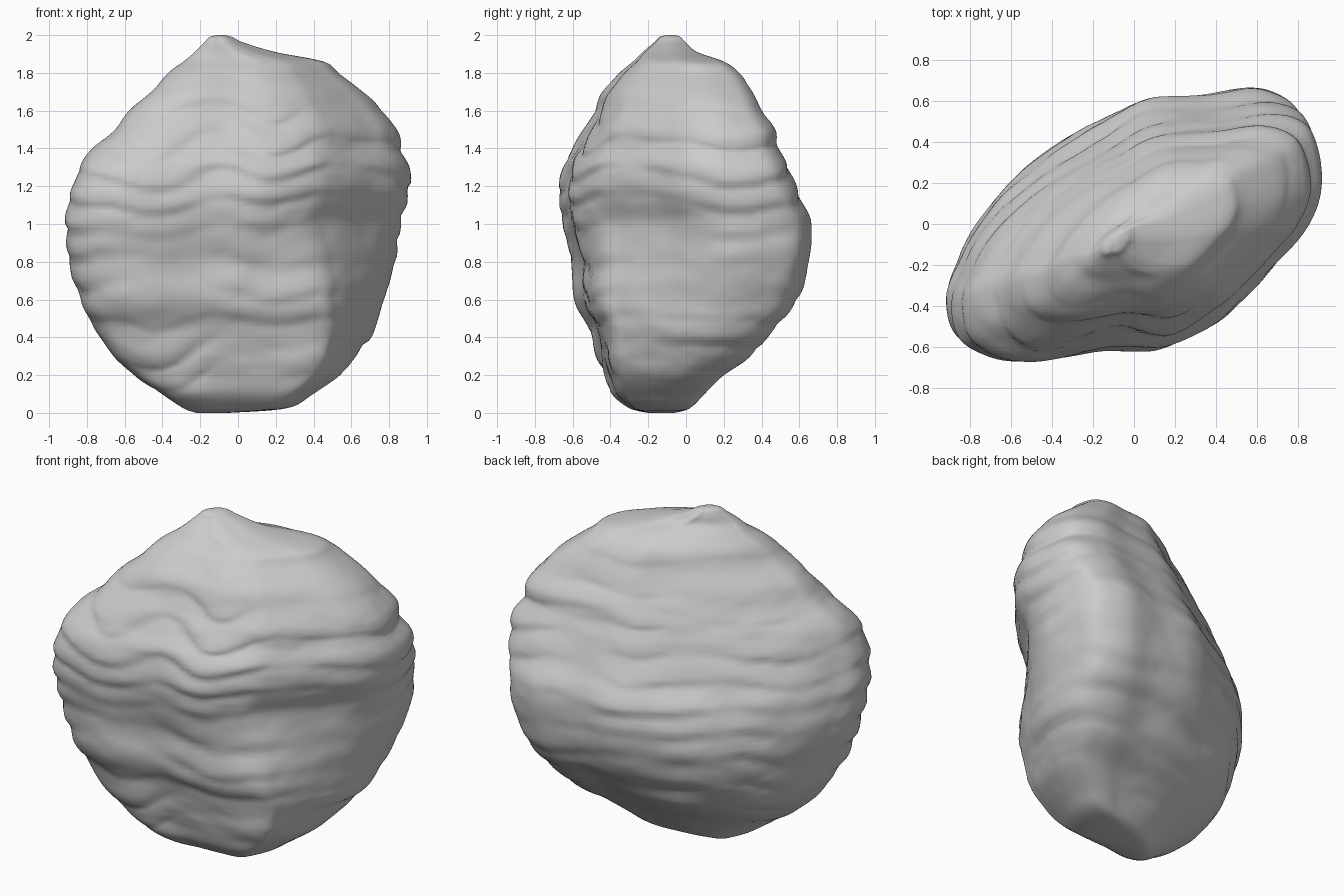
import bpy
import bmesh
import math
from mathutils import Vector, noise

default = bpy.data.objects.get("Cube")
if default:
    bpy.data.objects.remove(default, do_unlink=True)


def make_material(name, colour):
    mat = bpy.data.materials.new(name)
    mat.use_nodes = True
    mat.diffuse_color = colour
    mat.node_tree.nodes["Principled BSDF"].inputs["Base Color"].default_value = colour
    return mat


def spline(a, b, c, d, t):
    """Catmull-Rom blend between the vectors b and c."""
    return 0.5 * (2 * b + (c - a) * t + (2 * a - 5 * b + 4 * c - d) * t ** 2
                  + (3 * b - a - 3 * c + d) * t ** 3)


def refine(points, steps, closed):
    """Smooth path through the points, each span cut into equal steps."""
    count = len(points)
    pick = (lambda i: points[i % count]) if closed else (
        lambda i: points[min(max(i, 0), count - 1)])
    path = []
    for i in range(count if closed else count - 1):
        for s in range(steps):
            path.append(spline(pick(i - 1), pick(i), pick(i + 1), pick(i + 2), s / steps))
    if not closed:
        path.append(points[-1])
    return path


def plan_shape(back_side, front_side):
    """Closed outline scaled to unit half width and half depth, then smoothed."""
    outline = BACK_END + back_side + FRONT_END + front_side
    return refine([Vector((x / 0.91, y / 0.67)) for x, y in outline], 8, True)


# Plan outline of the boulder: two fixed ends, with slanted sides that fill out low down
BACK_END = [(.91, .25), (.89, .45), (.82, .6), (.64, .67), (.4, .64), (.1, .61)]
FRONT_END = [(-.91, -.36), (-.86, -.55), (-.7, -.65), (-.5, -.67), (-.2, -.62), (.1, -.6)]
UPPER_BACK = [(-.15, .47), (-.4, .32), (-.6, .15), (-.75, -.03), (-.85, -.2)]
LOWER_BACK = [(-.2, .54), (-.47, .41), (-.67, .22), (-.8, .02), (-.88, -.18)]
UPPER_FRONT = [(.36, -.49), (.52, -.35), (.72, -.12), (.85, .05)]
LOWER_FRONT = [(.6, -.54), (.73, -.4), (.84, -.13), (.89, .07)]

# Extents by height: z, left edge, right edge, front edge, back edge
LEVELS = [(0, -.22, -.05, -.2, -.06), (.025, -.29, .26, -.3, .02),
          (.1, -.4, .4, -.39, .1), (.2, -.55, .54, -.43, .2),
          (.3, -.66, .62, -.47, .34), (.45, -.76, .72, -.51, .47),
          (.6, -.83, .77, -.59, .59), (.8, -.89, .83, -.6, .65),
          (1, -.91, .85, -.65, .66), (1.15, -.89, .9, -.67, .6),
          (1.3, -.84, .9, -.65, .54), (1.4, -.77, .86, -.59, .49),
          (1.5, -.65, .84, -.54, .47), (1.6, -.58, .76, -.48, .4),
          (1.7, -.46, .66, -.44, .35), (1.8, -.37, .53, -.35, .28),
          (1.86, -.29, .45, -.28, .2), (1.91, -.23, .2, -.23, .06),
          (1.96, -.18, .03, -.17, 0), (1.99, -.15, -.03, -.14, -.03),
          (2, -.11, -.07, -.1, -.06)]


def strata(p, outward):
    """Outward push from broken rock ledges and broad lumps."""
    frontal = max(0, -outward.y)
    warp = 0.04 * frontal * math.sin(10.5 * p.x - 0.5) + 0.1 * noise.noise(p * 2)
    layer = (p.z + warp) / 0.16
    ledge = math.sin(math.pi * (layer % 1) ** 0.6) - 0.6
    patch = noise.noise(Vector((p.x * 3, p.y * 3, p.z * 2)))
    strength = min(1, max(0, 0.45 + 1.2 * patch))
    lumps = noise.fractal(Vector((p.x * 3, p.y * 3, p.z * 6)), 1, 2, 3)
    fade = min(1, p.z / 0.25, max(0, 1.95 - p.z) / 0.5)
    return outward * fade * (0.02 * ledge * strength + 0.01 * lumps)


# Loft through the levels
upper = plan_shape(UPPER_BACK, UPPER_FRONT)
lower = plan_shape(LOWER_BACK, LOWER_FRONT)
levels = refine([Vector(row) for row in LEVELS], 7, False)
bm = bmesh.new()
rings = []
for z, left, right, front, back in levels:
    middle = Vector(((left + right) / 2, (front + back) / 2, z))
    half_x, half_y = (right - left) / 2, (back - front) / 2
    fullness = min(1, max(0, (1.05 - z) / 0.75))
    ring = []
    for u, v in zip(upper, lower):
        shape = u.lerp(v, fullness)
        offset = Vector((shape.x * half_x, shape.y * half_y, 0))
        p = middle + offset
        ring.append(bm.verts.new(p + strata(p, offset.normalized())))
    rings.append(ring)
for low, high in zip(rings, rings[1:]):
    for i in range(len(low)):
        j = (i + 1) % len(low)
        bm.faces.new((low[i], low[j], high[j], high[i]))

# Close the underside and the peak
for ring in (rings[0], rings[-1]):
    centre = bm.verts.new(sum((v.co for v in ring), Vector()) / len(ring))
    for i in range(len(ring)):
        bm.faces.new((ring[i - 1], ring[i], centre))
bmesh.ops.recalc_face_normals(bm, faces=bm.faces)
for face in bm.faces:
    face.smooth = True

mesh = bpy.data.meshes.new("boulder")
bm.to_mesh(mesh)
bm.free()
boulder = bpy.data.objects.new("boulder", mesh)
bpy.context.collection.objects.link(boulder)
mesh.materials.append(make_material("stone grey", (0.6, 0.6, 0.6, 1)))
